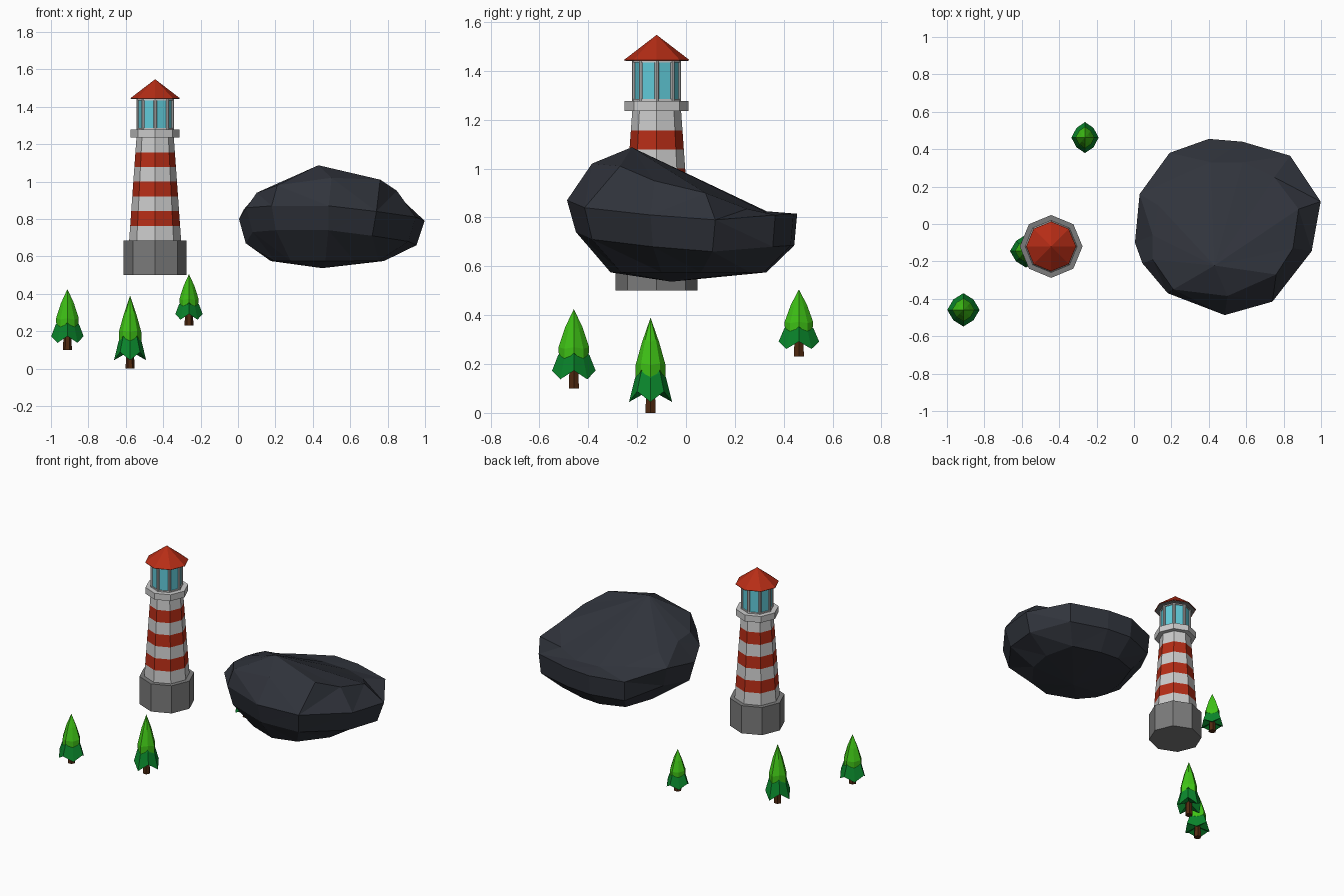
import bpy
import bmesh
from math import sin, cos, pi

if "Cube" in bpy.data.objects:
    bpy.data.objects.remove(bpy.data.objects["Cube"])


def material(name, rgb):
    m = bpy.data.materials.new(name)
    m.diffuse_color = (*rgb, 1)
    m.use_nodes = True
    m.node_tree.nodes["Principled BSDF"].inputs["Base Color"].default_value = m.diffuse_color
    return m


RED = material("red", (0.47, 0.026, 0.008))
WHITE = material("white", (0.52, 0.52, 0.52))
STONE = material("stone", (0.2, 0.2, 0.2))
GLASS = material("glass", (0.12, 0.6, 0.7))
ROCK = material("rock", (0.03, 0.034, 0.045))
BARK = material("bark", (0.08, 0.022, 0.005))
LEAF_LIGHT = material("leaf_light", (0.05, 0.55, 0.008))
LEAF_DARK = material("leaf_dark", (0.003, 0.24, 0.025))


def loft(name, rings, mats, bottom=None, top=None):
    """Skin equal-length rings from bottom to top; poles or flat caps close the ends.
    mats: one material, or one per band."""
    n = len(rings[0])
    verts = [p for r in rings for p in r]
    faces = []
    for k in range(len(rings) - 1):
        for i in range(n):
            j = (i + 1) % n
            faces.append((k * n + i, k * n + j, (k + 1) * n + j, (k + 1) * n + i))
    last = (len(rings) - 1) * n
    if bottom:
        verts.append(bottom)
        faces += [(len(verts) - 1, (i + 1) % n, i) for i in range(n)]
    else:
        faces.append(tuple(reversed(range(n))))
    if top:
        verts.append(top)
        faces += [(last + i, last + (i + 1) % n, len(verts) - 1) for i in range(n)]
    else:
        faces.append(tuple(range(last, last + n)))
    me = bpy.data.meshes.new(name)
    me.from_pydata(verts, [], faces)
    me.update()
    ob = bpy.data.objects.new(name, me)
    bpy.context.collection.objects.link(ob)
    mats = mats if isinstance(mats, list) else [mats]
    for m in mats:
        me.materials.append(m)
    if len(mats) > 1:
        for p in me.polygons:
            p.material_index = min(p.index // n, len(mats) - 1)
    return ob


def ring(cx, cy, r, z, n=8):
    return [(cx + r * cos(2 * pi * i / n), cy + r * sin(2 * pi * i / n), z) for i in range(n)]


# Lighthouse: octagonal, corners on the axes
X, Y = -0.443, -0.12


def octagon(name, profile, mats, top=None):
    return loft(name, [ring(X, Y, r, z) for r, z in profile], mats, top=top)


octagon("lighthouse_base", [(0.168, 0.5), (0.168, 0.685)], STONE)
bands = [(0.139 - 0.039 * k / 7, 0.685 + 0.55 * k / 7) for k in range(8)]
octagon("striped_tower", bands, [WHITE, RED] * 3 + [WHITE])
octagon("gallery", [(0.131, 1.235), (0.131, 1.277)], WHITE)
octagon("lantern_glass", [(0.092, 1.27), (0.092, 1.445)], GLASS)
octagon("lantern_sill", [(0.098, 1.275), (0.098, 1.285)], WHITE)
octagon("lantern_head", [(0.098, 1.434), (0.098, 1.444)], WHITE)
for i, (px, py, _) in enumerate(ring(X, Y, 0.091, 0)):
    loft(f"lantern_post_{i}", [ring(px, py, 0.009, 1.275), ring(px, py, 0.009, 1.444)], WHITE)
octagon("roof_soffit", [(0.128, 1.441), (0.128, 1.444)], STONE)
octagon("roof", [(0.133, 1.443), (0.133, 1.445)], RED, top=(X, Y, 1.547))

# Rock: outline ring and shoulder ring, the underside is derived from the outline
outline = [(.005, -.10, .80), (.045, -.21, .86), (.18, -.37, .87), (.485, -.487, .87),
           (.74, -.415, .84), (.95, -.145, .81), (.998, .12, .79), (.835, .365, .81),
           (.58, .44, .815), (.40, .455, .815), (.19, .38, .80), (.03, .16, .85)]
shoulder = [(.10, -.06, .93), (.10, -.19, .94), (.21, -.35, .98), (.50, -.385, 1.02),
            (.76, -.27, 1.01), (.85, -.13, .95), (.88, .08, .90), (.75, .25, .835),
            (.58, .33, .82), (.41, .33, .825), (.27, .27, .84), (.13, .10, .91)]


def shrink(cx, front, back, z):
    """Pull the outline towards a centre, by different amounts at the front and back."""
    out = []
    for x, y, h in outline:
        s = back if y > 0.2 else front
        out.append((cx + (x - cx) * s, -.03 + (y + .03) * s, z(h)))
    return out


belly = shrink(.46, 0.92, 0.975, lambda h: h - 0.13)
under = shrink(.44, 0.61, 0.74, lambda h: 0.575)
rock = loft("rock", [under, belly, outline, shoulder], ROCK,
            bottom=(.45, -.06, .537), top=(.43, -.222, 1.087))
bm = bmesh.new()
bm.from_mesh(rock.data)
bmesh.ops.triangulate(bm, faces=bm.faces[:])
bm.to_mesh(rock.data)
bm.free()


# Trees: trunk plus two zigzag tiers of foliage
def tree(name, x, y, z, h, rx, ry, flip):
    def tier(part, profile, tip, base, mat):
        rings = []
        for r, a, b in profile:      # a: height on raised corners, b: on drooping corners
            rr = []
            for i in range(8):
                t = pi / 4 * i
                droop = (i + flip) % 2
                k = r * (0.88 if i % 2 else 1)
                rr.append((x + rx * k * cos(t), y + ry * k * sin(t), z + h * (b if droop else a)))
            rings.append(rr)
        loft(f"{name}_{part}", rings, mat, bottom=(x, y, z + h * base), top=(x, y, z + h * tip))

    loft(f"{name}_trunk", [ring(x, y, 0.024, z, 6), ring(x, y, 0.02, z + h * 0.3, 6)], BARK)
    tier("lower_foliage", [(1, .225, .115), (.72, .42, .37)], .62, .24, LEAF_DARK)
    tier("upper_foliage", [(.7, .45, .33), (.7, .52, .50), (.4, .77, .74)], 1, .42, LEAF_LIGHT)


tree("tree_left", -0.912, -0.459, 0.10, 0.325, 0.0865, 0.089, 0)
tree("tree_middle", -0.577, -0.145, 0.0, 0.39, 0.086, 0.088, 1)
tree("tree_back", -0.262, 0.462, 0.23, 0.275, 0.073, 0.083, 0)
